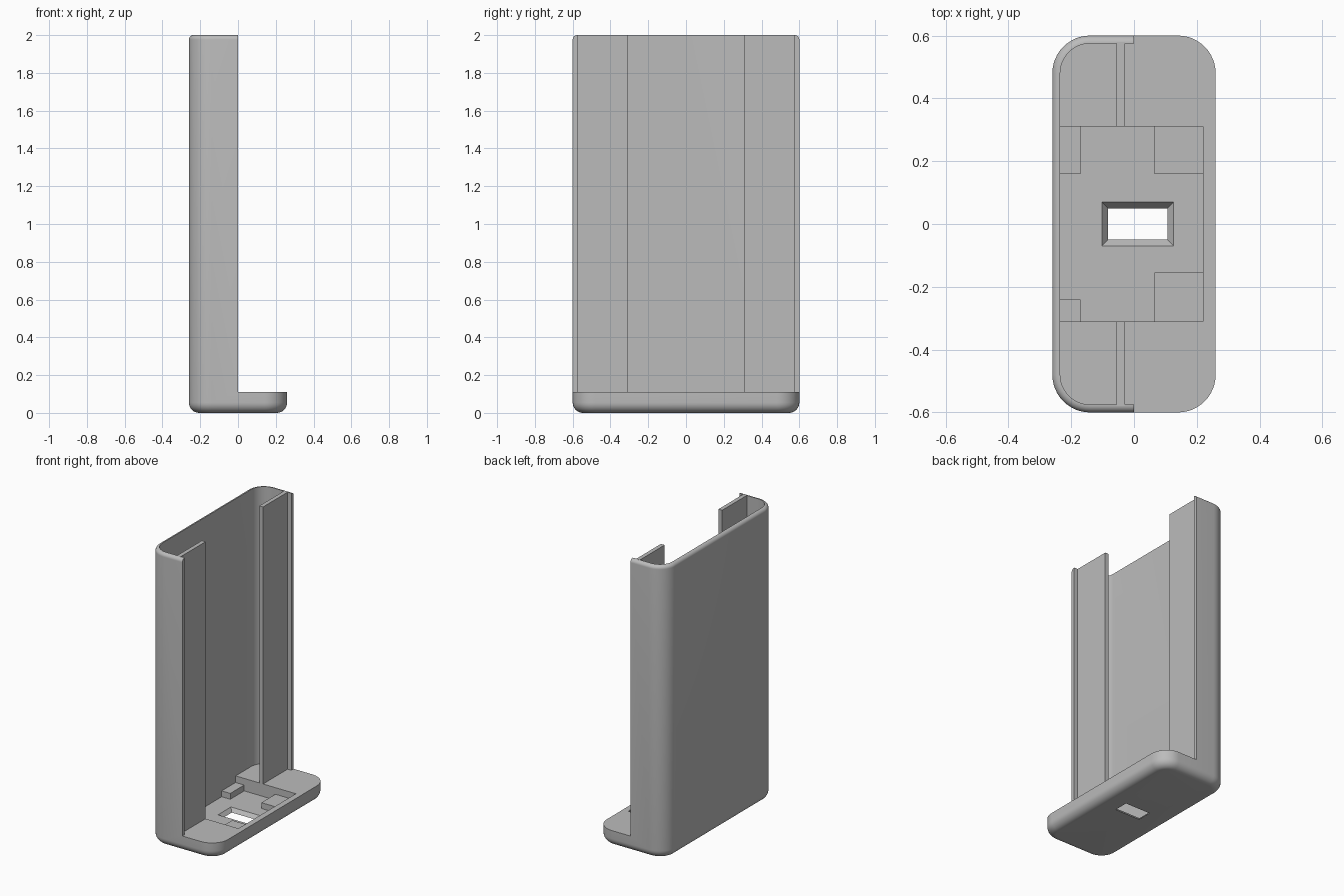
import bpy, bmesh, math
from mathutils import Vector

if "Cube" in bpy.data.objects:
    bpy.data.objects.remove(bpy.data.objects["Cube"], do_unlink=True)

HALF_X, HALF_Y, HEIGHT = 0.26, 0.6, 2.0
CORNER, WALL = 0.12, 0.025
BASE_TOP, FLOOR, BLOCK_TOP = 0.11, 0.025, 0.065

grey = bpy.data.materials.new("plain grey")
grey.use_nodes = True
colour = (0.5, 0.5, 0.5, 1)
grey.diffuse_color = colour
grey.node_tree.nodes["Principled BSDF"].inputs["Base Color"].default_value = colour


def rounded_ring(inset, z, steps=12, x_max=HALF_X, square_front=False):
    """Rounded rectangle shrunk by an inset, optionally with square +x corners."""
    r = CORNER - inset
    pts = []
    for i, (sx, sy) in enumerate([(1, 1), (-1, 1), (-1, -1), (1, -1)]):
        if square_front and sx > 0:
            pts.append((x_max, sy * (HALF_Y - inset), z))
            continue
        for k in range(steps + 1):
            a = math.radians(90 * (i + k / steps))
            pts.append((sx * (HALF_X - CORNER) + r * math.cos(a),
                        sy * (HALF_Y - CORNER) + r * math.sin(a), z))
    return pts


def loft(name, rings):
    """Closed solid through a stack of matching rings."""
    bm = bmesh.new()
    loops = [[bm.verts.new(p) for p in ring] for ring in rings]
    for low, high in zip(loops, loops[1:]):
        n = len(low)
        for i in range(n):
            j = (i + 1) % n
            bm.faces.new((low[i], low[j], high[j], high[i]))
    bm.faces.new(loops[0][::-1])
    bm.faces.new(loops[-1])
    bmesh.ops.recalc_face_normals(bm, faces=bm.faces)
    mesh = bpy.data.meshes.new(name)
    bm.to_mesh(mesh)
    bm.free()
    mesh.materials.append(grey)
    obj = bpy.data.objects.new(name, mesh)
    bpy.context.collection.objects.link(obj)
    return obj


def rect(x0, x1, y0, y1, z):
    return [(x0, y0, z), (x1, y0, z), (x1, y1, z), (x0, y1, z)]


def box(name, x0, x1, y0, y1, z0, z1):
    return loft(name, [rect(x0, x1, y0, y1, z) for z in (z0, z1)])


def cut(target, cutter):
    mod = target.modifiers.new("cut", "BOOLEAN")
    mod.operation, mod.solver, mod.object = "DIFFERENCE", "EXACT", cutter
    bpy.context.view_layer.objects.active = target
    bpy.ops.object.modifier_apply(modifier=mod.name)
    bpy.data.objects.remove(cutter, do_unlink=True)


# Outer body with filleted bottom and top edges
def fillet(radius, z_centre, start, steps=8):
    rings = []
    for k in range(steps + 1):
        a = math.radians(start + 90 * k / steps)
        rings.append(rounded_ring(radius * (1 - math.cos(a)),
                                  z_centre + radius * math.sin(a)))
    return rings


bottom_r, top_r = 0.055, WALL - 0.001
body = loft("holder_body", fillet(bottom_r, bottom_r, -90)
            + fillet(top_r, HEIGHT - top_r, 0))

# Open front half, hollow back half, recess in the foot
cut(body, box("front_cutter", 0, 1, -1, 1, BASE_TOP, 3))
cut(body, loft("cavity_cutter", [rounded_ring(WALL, z, x_max=0.5, square_front=True)
                                 for z in (BASE_TOP, 3)]))
cut(body, box("recess_cutter", WALL - HALF_X, 0.22, -0.31, 0.31, FLOOR, 0.5))

# Tapered slot through the floor, extended past both surfaces
slot = []
for z in (-0.005, FLOOR + 0.005):
    g = 0.02 * z / FLOOR
    slot.append(rect(-0.082 - g, 0.106 + g, -0.05 - g, 0.05 + g, z))
cut(body, loft("slot_cutter", slot))

bpy.ops.object.select_all(action="DESELECT")
body.select_set(True)
bpy.context.view_layer.objects.active = body
bpy.ops.object.shade_smooth_by_angle(angle=math.radians(30))

# Vertical retaining flanges just behind the wall ends
for side, s in (("left", 1), ("right", -1)):
    y0, y1 = sorted((s * 0.31, s * 0.58))
    box("flange_" + side, -0.056, -0.028, y0, y1, BASE_TOP - 0.0, HEIGHT)

# Support blocks in the recess corners
back = (WALL - HALF_X, -0.17)
front = (0.065, 0.22)
for name, xs, ys in (("block_back_a", back, (0.16, 0.31)),
                     ("block_back_b", back, (-0.31, -0.24)),
                     ("block_front_a", front, (0.16, 0.31)),
                     ("block_front_b", front, (-0.31, -0.155))):
    box(name, *xs, *ys, FLOOR, BLOCK_TOP)
